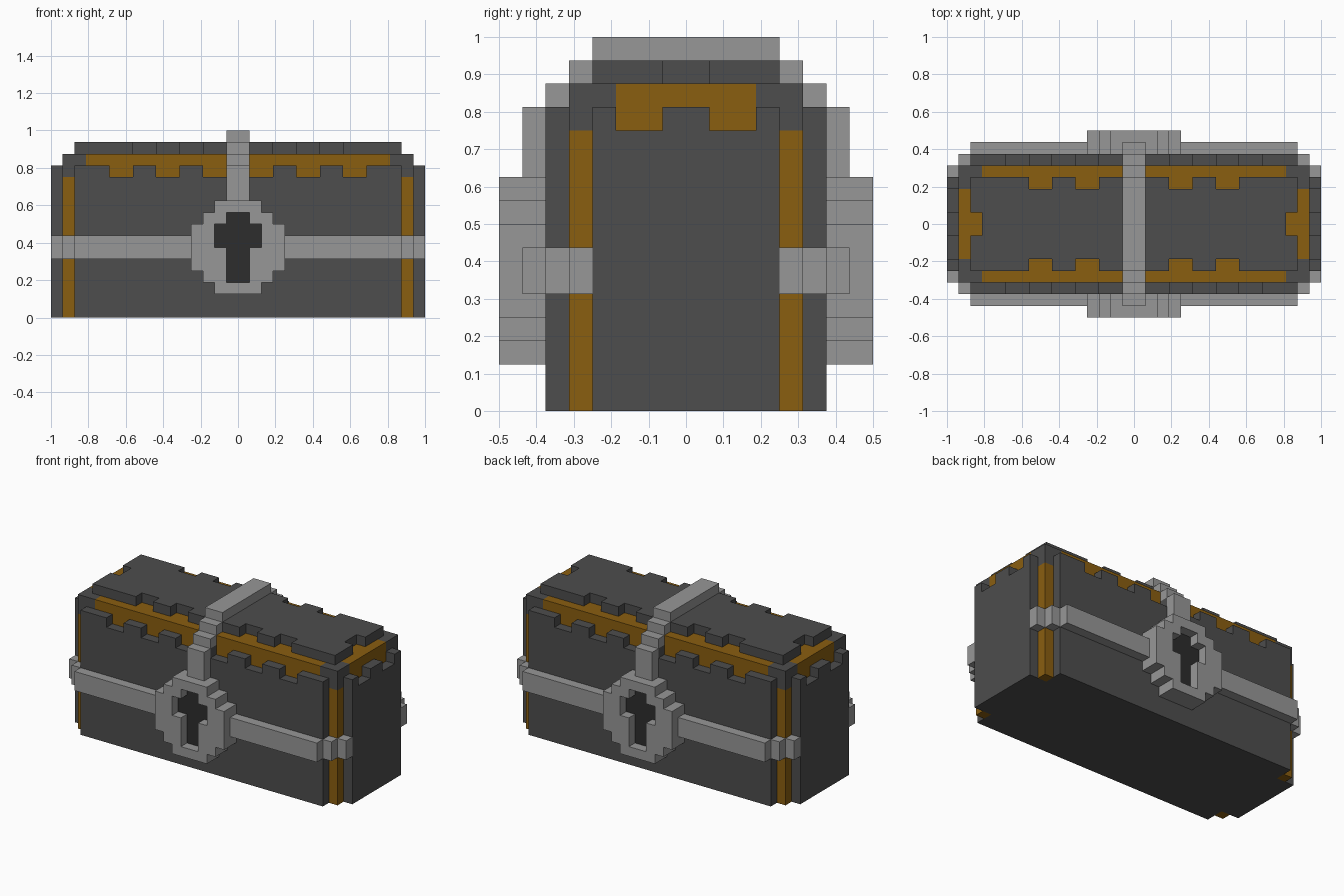
import bpy, bmesh

U = 1 / 16  # one block

cube = bpy.data.objects.get("Cube")
if cube:
    bpy.data.objects.remove(cube, do_unlink=True)


def material(name, rgb):
    m = bpy.data.materials.new(name)
    m.use_nodes = True
    m.diffuse_color = (*rgb, 1)
    m.node_tree.nodes["Principled BSDF"].inputs["Base Color"].default_value = (*rgb, 1)
    return m


DARK = material("dark_grey", (0.075, 0.075, 0.075))
GOLD = material("dark_gold", (0.254, 0.112, 0.005))
LIGHT = material("light_grey", (0.31, 0.31, 0.31))
BLACK = material("keyhole_black", (0.026, 0.026, 0.026))


def prism(name, outline, axis, lo, hi, mat, half=False):
    """Extrude a 2D outline (in blocks) along an axis; half mirrors it over x = 0."""
    place = {"x": lambda a, b, d: (d, a, b),
             "y": lambda a, b, d: (a, d, b),
             "z": lambda a, b, d: (a, b, d)}[axis]
    bm = bmesh.new()
    base = bm.faces.new([bm.verts.new([c * U for c in place(a, b, lo)]) for a, b in outline])
    ext = bmesh.ops.extrude_face_region(bm, geom=[base], use_keep_orig=True)
    for v in ext["geom"]:
        if isinstance(v, bmesh.types.BMVert):
            v.co["xyz".index(axis)] = hi * U
    bmesh.ops.recalc_face_normals(bm, faces=bm.faces)
    if half:
        seam = [f for f in bm.faces if all(abs(v.co.x) < 1e-6 for v in f.verts)]
        bmesh.ops.delete(bm, geom=seam, context="FACES")
    mesh = bpy.data.meshes.new(name)
    bm.to_mesh(mesh)
    bm.free()
    mesh.materials.append(mat)
    ob = bpy.data.objects.new(name, mesh)
    bpy.context.collection.objects.link(ob)
    if half:
        ob.modifiers.new("Mirror", "MIRROR").use_axis[0] = True
    return ob


def box(name, x, y, z, mat):
    return prism(name, [(x[0], y[0]), (x[1], y[0]), (x[1], y[1]), (x[0], y[1])],
                 "z", z[0], z[1], mat)


def cross(long_x, short_x, long_y, short_y):
    """Rectangle outline with its four corners cut away."""
    quarter = [(long_x, short_y), (short_x, short_y), (short_x, long_y)]
    pts = []
    for sx, sy in ((1, 1), (-1, 1), (-1, -1), (1, -1)):
        q = [(x * sx, y * sy) for x, y in quarter]
        pts += q if sx * sy > 0 else q[::-1]
    return pts


def teeth(width, notches, top, depth=1):
    """Edge points from +width to -width, with notches given for the + side."""
    pos = [(width, top)]
    for a, b in sorted(notches, reverse=True):
        pos += [(b, top), (b, top - depth), (a, top - depth), (a, top)]
    return pos + [(-x, y) for x, y in reversed(pos)]


def span(a, b, s):
    return tuple(sorted((a * s, b * s)))


# Chest body and gold lid layer
box_core = prism("body_core", cross(15, 14, 5, 4), "z", 0, 12, DARK)
prism("lid_gold_layer", cross(15, 13, 5, 3), "z", 12, 14, GOLD)

# Notched top plate: long edges have teeth, each end has one middle notch
edge = teeth(14, [(3, 5), (7, 9)], 4)
end = [(-14, -1), (-13, -1), (-13, 1), (-14, 1)]
top = edge + end[::-1] + [(-x, -y) for x, y in edge] + [(-x, -y) for x, y in end[::-1]]
prism("lid_top_plate", top, "z", 14, 15, DARK)

# Wall panels with toothed upper edges
long_wall = [(-14, 0), (14, 0)] + teeth(14, [(1, 3), (5, 7), (9, 11)], 13)
short_wall = [(-4, 0), (4, 0)] + teeth(4, [(1, 3)], 13)

# Lock outlines
ring = [(0, 2), (2, 2), (2, 3), (3, 3), (3, 4), (4, 4), (4, 8), (3, 8), (3, 9), (2, 9),
        (2, 10), (0, 10), (0, 9), (1, 9), (1, 8), (2, 8), (2, 6), (1, 6), (1, 3), (0, 3)]
keyhole = [(0, 3), (1, 3), (1, 6), (2, 6), (2, 8), (1, 8), (1, 9), (0, 9)]

for s, side in ((-1, "front"), (1, "back")):
    prism(side + "_wall", long_wall, "y", *span(5, 6, s), DARK)
    prism(side + "_lock_frame", ring, "y", *span(6, 8, s), LIGHT, half=True)
    prism(side + "_keyhole", keyhole, "y", *span(6, 7, s), BLACK, half=True)
    # Stepped vertical strap
    for i, (y, z) in enumerate([((6, 7), (10, 13)), ((5, 6), (13, 14)), ((4, 5), (14, 15))]):
        box(f"{side}_strap_step_{i + 1}", (-1, 1), span(*y, s), z, LIGHT)
box("top_strap", (-1, 1), (-4, 4), (15, 16), LIGHT)

for s, side in ((-1, "right"), (1, "left")):
    prism(side + "_wall", short_wall, "x", *span(15, 16, s), DARK)

# Corners: gold post, dark cap and the stepped band around them
for sy, fb in ((-1, "front"), (1, "back")):
    for sx, lr in ((-1, "right"), (1, "left")):
        n = f"{fb}_{lr}_"
        box(n + "post", span(14, 15, sx), span(4, 5, sy), (0, 12), GOLD)
        box(n + "cap", span(13, 15, sx), span(3, 5, sy), (12, 14), DARK)
        box(n + "band", span(4, 14, sx), span(6, 7, sy), (5, 7), LIGHT)
        box(n + "band_step", span(14, 15, sx), span(5, 6, sy), (5, 7), LIGHT)
        box(n + "band_end", span(15, 16, sx), span(4, 5, sy), (5, 7), LIGHT)
